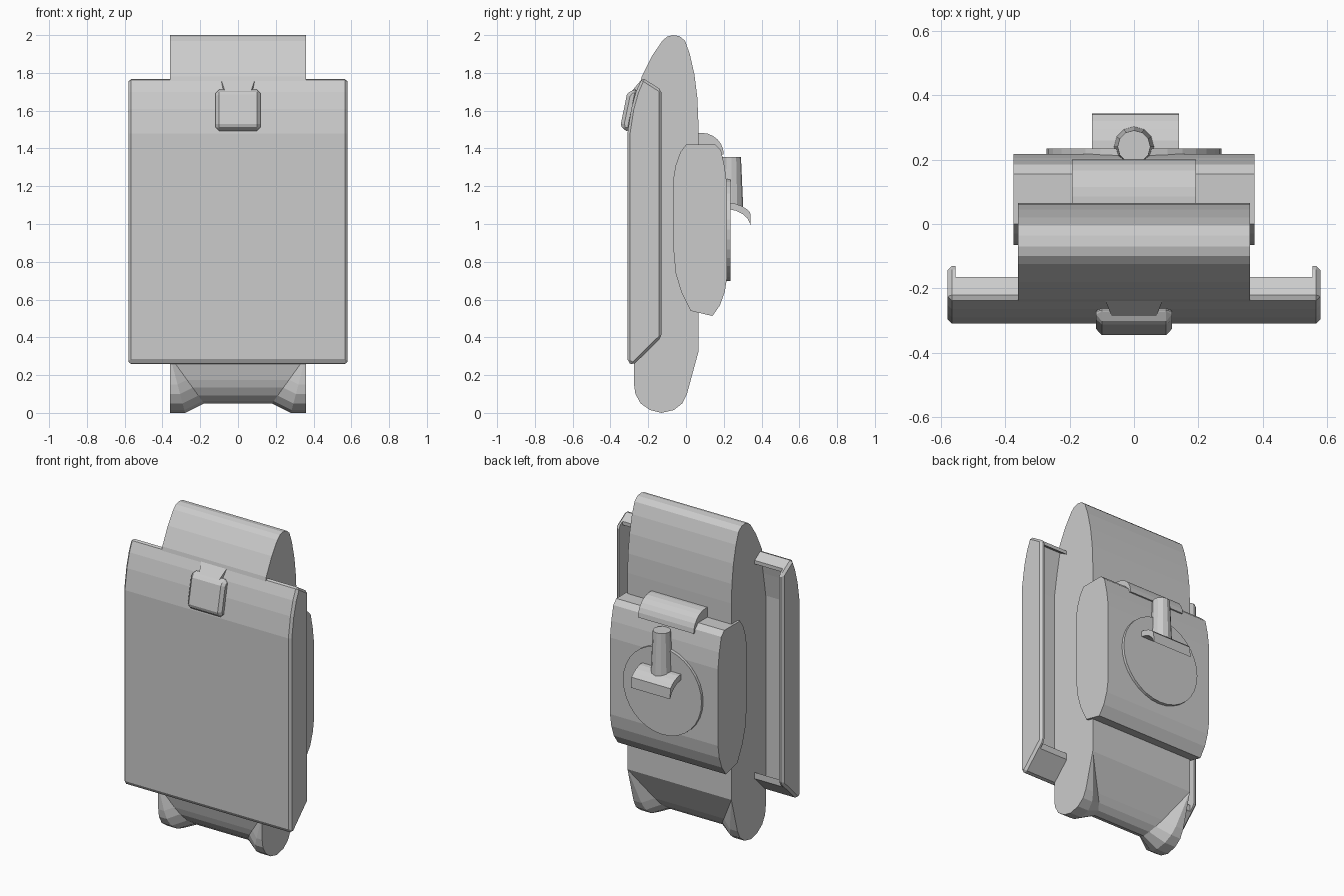
import bpy, bmesh, math

if "Cube" in bpy.data.objects:
    bpy.data.objects.remove(bpy.data.objects["Cube"])


def finish(bm, name):
    bmesh.ops.remove_doubles(bm, verts=bm.verts, dist=0.0005)
    bmesh.ops.recalc_face_normals(bm, faces=bm.faces)
    me = bpy.data.meshes.new(name)
    bm.to_mesh(me)
    bm.free()
    ob = bpy.data.objects.new(name, me)
    bpy.context.collection.objects.link(ob)
    return ob


def loft(name, profile, columns):
    """Skin a closed (y, z) profile through columns; each column maps (y, z) to a point."""
    bm = bmesh.new()
    rings = [[bm.verts.new(col(y, z)) for y, z in profile] for col in columns]
    n = len(profile)
    for a, b in zip(rings, rings[1:]):
        for i in range(n):
            j = (i + 1) % n
            bm.faces.new((a[i], a[j], b[j], b[i]))
    bm.faces.new(rings[0])
    bm.faces.new(rings[-1])
    return finish(bm, name)


def prism(name, profile, half):
    return loft(name, profile, [lambda y, z, x=x: (x, y, z) for x in (-half, half)])


def bevel(ob, width, segments=1):
    m = ob.modifiers.new("bevel", 'BEVEL')
    m.width, m.segments, m.limit_method = width, segments, 'ANGLE'
    m.angle_limit = math.radians(35)


# Main body: rounded slab, with the bottom pinched in between two feet
def outer(s):
    return lambda y, z: (s * 0.36, y, z)


def ridge(s):
    return lambda y, z: (s * (0.28 + 0.08 * min(1, z / 0.3)), y, z)


def inner(s):
    def col(y, z):
        k = 1 - min(1, z / 0.3)
        return (s * (0.36 - 0.18 * k), -0.13 + (y + 0.13) * (1 - 0.42 * k), z + 0.05 * k)
    return col


body_profile = [
    (-0.07, 2.0), (-0.035, 1.995), (-0.005, 1.97), (0.02, 1.9), (0.045, 1.79),
    (0.06, 1.67), (0.065, 1.55), (0.065, 0.32), (0.005, 0.1), (-0.02, 0.05),
    (-0.065, 0.015), (-0.13, 0.0), (-0.19, 0.015), (-0.24, 0.05), (-0.268, 0.1),
    (-0.275, 0.15), (-0.275, 0.3), (-0.275, 1.6), (-0.235, 1.78), (-0.18, 1.89),
    (-0.125, 1.97), (-0.1, 1.992)]
loft("main_body", body_profile,
     [outer(-1), ridge(-1), inner(-1), inner(1), ridge(1), outer(1)])

# Front plate: shallow tray, open at the back
plate = prism("front_plate", [
    (-0.31, 0.27), (-0.28, 0.252), (-0.13, 0.4), (-0.13, 1.71), (-0.232, 1.775),
    (-0.265, 1.7), (-0.29, 1.61), (-0.31, 1.48)], 0.58)
bevel(plate, 0.014)
cutter = prism("plate_cutter", [
    (-0.275, 0.3), (-0.165, 0.405), (-0.165, 0.3), (0.0, 0.3), (0.0, 1.9),
    (-0.165, 1.9), (-0.165, 1.71), (-0.225, 1.745), (-0.25, 1.62), (-0.275, 1.47)], 0.555)
cutter.hide_render = True
cutter.hide_set(True)
cut = plate.modifiers.new("hollow", 'BOOLEAN')
cut.object, cut.operation, cut.solver = cutter, 'DIFFERENCE', 'EXACT'

# Front latch and the flared tab above it
bevel(prism("front_latch", [
    (-0.345, 1.53), (-0.335, 1.495), (-0.295, 1.49), (-0.25, 1.71), (-0.29, 1.712),
    (-0.313, 1.685)], 0.118), 0.018)
bm = bmesh.new()
for pts in ([(-0.235, 1.765), (-0.29, 1.7), (-0.24, 1.68)],):
    for s in (-1, 1):
        for (y, z), w in zip(pts, (0.09, 0.068, 0.085)):
            bm.verts.new((s * w, y, z))
bmesh.ops.convex_hull(bm, input=bm.verts)
finish(bm, "latch_tab")

# Back pouch with a rolled flap on top
prism("back_pouch", [
    (-0.065, 1.25), (-0.055, 1.31), (-0.03, 1.38), (0.0, 1.42), (0.155, 1.42),
    (0.185, 1.39), (0.205, 1.3), (0.218, 1.2), (0.218, 0.72), (0.205, 0.64),
    (0.18, 0.57), (0.14, 0.513), (0.025, 0.54), (-0.025, 0.64), (-0.055, 0.74),
    (-0.065, 0.85)], 0.374)
roll = [(0.05, 1.37), (0.05, 1.482)]
for i in range(7):
    a = math.radians(90 - 15 * i)
    roll.append((0.085 + 0.115 * math.cos(a), 1.367 + 0.115 * math.sin(a)))
prism("top_roll", roll, 0.193)

# Round plate on the pouch
bm = bmesh.new()
bmesh.ops.create_cone(bm, cap_ends=True, segments=32, radius1=0.272, radius2=0.272, depth=0.04)
disc = finish(bm, "round_plate")
disc.rotation_euler.x = math.pi / 2
disc.location = (0, 0.215, 0.97)

# Tapered peg and the curved hook under it
bm = bmesh.new()
bmesh.ops.create_cone(bm, cap_ends=True, segments=12, radius1=0.063, radius2=0.051, depth=0.27)
peg = finish(bm, "peg")
peg.location = (0, 0.24, 1.22)
hook = prism("hook", [
    (0.22, 1.112), (0.26, 1.108), (0.295, 1.095), (0.32, 1.08), (0.34, 1.06),
    (0.343, 0.995), (0.325, 1.03), (0.3, 1.053), (0.265, 1.07), (0.22, 1.08)], 0.135)
hook.location.x = 0.005
